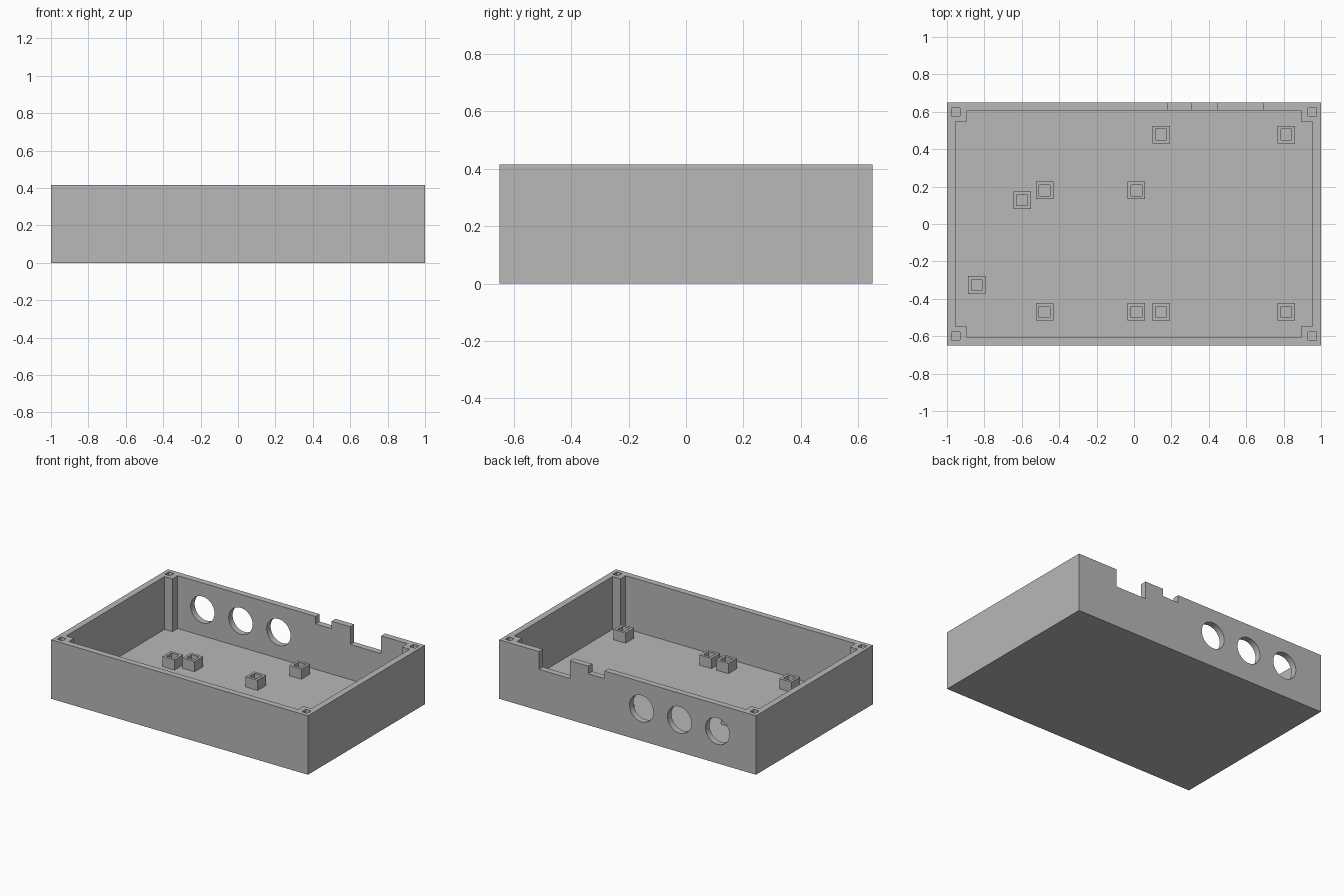
import bpy, bmesh, math
from mathutils import Matrix, Vector

if "Cube" in bpy.data.objects:
    bpy.data.objects.remove(bpy.data.objects["Cube"], do_unlink=True)

# Overall sizes
HALF_X, HALF_Y, HEIGHT = 1.0, 0.65, 0.415
IN_X, IN_Y = 0.955, 0.606          # inner wall faces
POST_X, POST_Y = 0.894, 0.547      # inner faces of the corner posts
FLOOR = 0.043
HOLE = 0.043                       # width of the square screw holes

grey = bpy.data.materials.new("plain grey")
grey.use_nodes = True
colour = (0.48, 0.48, 0.48, 1)
grey.diffuse_color = colour
grey.node_tree.nodes["Principled BSDF"].inputs["Base Color"].default_value = colour


def make_object(name, bm):
    bmesh.ops.recalc_face_normals(bm, faces=bm.faces[:])
    mesh = bpy.data.meshes.new(name)
    bm.to_mesh(mesh)
    bm.free()
    mesh.materials.append(grey)
    obj = bpy.data.objects.new(name, mesh)
    bpy.context.collection.objects.link(obj)
    return obj


def box(name, low, high):
    bm = bmesh.new()
    low, high = Vector(low), Vector(high)
    bmesh.ops.create_cube(bm, size=1, matrix=Matrix.Translation((low + high) / 2)
                          @ Matrix.Diagonal((high - low).to_4d()))
    return make_object(name, bm)


def prism(name, outline, bottom, top):
    bm = bmesh.new()
    face = bm.faces.new([bm.verts.new((x, y, bottom)) for x, y in outline])
    side = bmesh.ops.extrude_face_region(bm, geom=[face])["geom"]
    verts = [g for g in side if isinstance(g, bmesh.types.BMVert)]
    bmesh.ops.translate(bm, verts=verts, vec=(0, 0, top - bottom))
    return make_object(name, bm)


def cut(target, cutter):
    cutter.hide_render = True
    mod = target.modifiers.new("cut", 'BOOLEAN')
    mod.operation = 'DIFFERENCE'
    mod.solver = 'EXACT'
    mod.object = cutter
    bpy.context.view_layer.objects.active = target
    bpy.ops.object.modifier_apply(modifier=mod.name)
    bpy.data.objects.remove(cutter, do_unlink=True)


# Open case: hollowed block that leaves a square post in each corner
case = box("case", (-HALF_X, -HALF_Y, 0), (HALF_X, HALF_Y, HEIGHT))
outline = []
for sx, sy in ((1, 1), (-1, 1), (-1, -1), (1, -1)):
    corner = [(sx * IN_X, sy * POST_Y), (sx * POST_X, sy * POST_Y), (sx * POST_X, sy * IN_Y)]
    outline += corner if sx == sy else corner[::-1]
cut(case, prism("cavity_cutter", outline, FLOOR, HEIGHT + 0.1))

# Screw holes down the corner posts
for sx in (-1, 1):
    for sy in (-1, 1):
        x, y, h = sx * 0.953, sy * 0.599, HOLE / 2
        cut(case, box("post_hole_cutter", (x - h, y - h, FLOOR), (x + h, y + h, HEIGHT + 0.1)))

# Connector notches in the top of the back wall
for x0, x1, z in ((0.18, 0.305, 0.362), (0.45, 0.69, 0.29)):
    cut(case, box("notch_cutter", (x0, IN_Y - 0.03, z), (x1, HALF_Y + 0.1, HEIGHT + 0.1)))

# Round cable holes through the back wall
for i in range(3):
    bm = bmesh.new()
    place = Matrix.Translation((-0.7 + i * 0.296, HALF_Y, 0.227)) @ Matrix.Rotation(math.pi / 2, 4, 'X')
    bmesh.ops.create_cone(bm, cap_ends=True, segments=64, radius1=0.093, radius2=0.093,
                          depth=0.2, matrix=place)
    cut(case, make_object("cable_hole_cutter", bm))

bpy.ops.object.select_all(action='DESELECT')
case.select_set(True)
bpy.context.view_layer.objects.active = case
bpy.ops.object.shade_smooth_by_angle(angle=math.radians(30))


# Board standoffs on the floor, each with a square screw hole
def standoff(x, y, width=0.094, top=0.115):
    bm = bmesh.new()
    low = FLOOR - 0.01
    bmesh.ops.create_cube(bm, size=1, matrix=Matrix.Translation((x, y, (low + top) / 2))
                          @ Matrix.Diagonal((width, width, top - low, 1)))
    bm.normal_update()
    lid = max(bm.faces, key=lambda f: f.calc_center_median().z)
    bmesh.ops.inset_region(bm, faces=[lid], thickness=(width - HOLE) / 2)
    hole = bmesh.ops.extrude_discrete_faces(bm, faces=[lid])["faces"][0]
    bmesh.ops.translate(bm, verts=hole.verts[:], vec=(0, 0, FLOOR + 0.002 - top))
    make_object("standoff", bm)


for x in (0.145, 0.814):           # right-hand board
    for y in (0.478, -0.47):
        standoff(x, y)
for x in (-0.478, 0.013):          # middle board
    for y in (0.18, -0.47):
        standoff(x, y)
standoff(-0.598, 0.127)            # small board
standoff(-0.841, -0.326)
